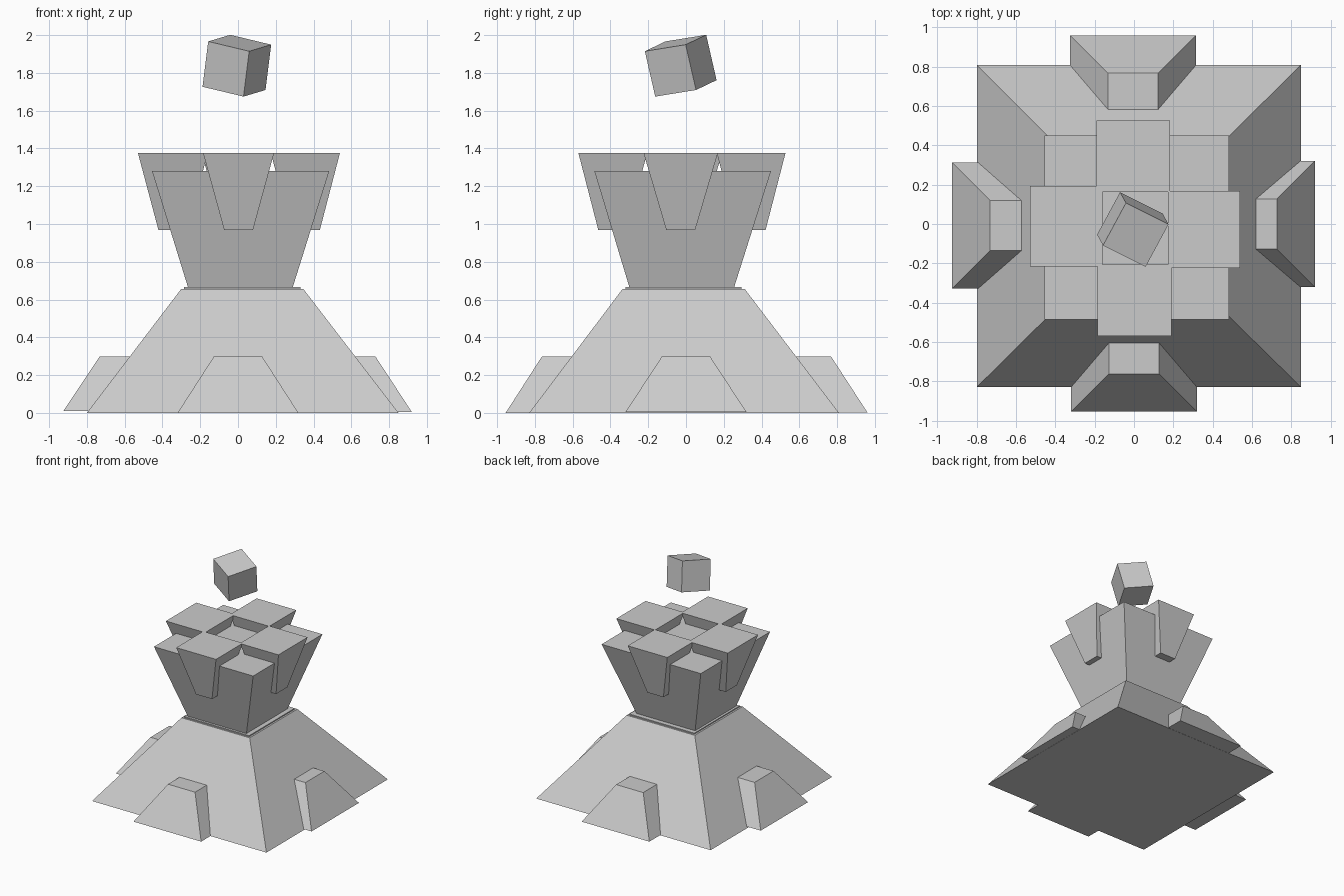
import bpy, bmesh
from mathutils import Matrix, Vector

if "Cube" in bpy.data.objects:
    bpy.data.objects.remove(bpy.data.objects["Cube"])


def frustum(name, low, z0, high, z1):
    """Tapered block; low and high are (x0, x1, y0, y1) rectangles."""
    bm = bmesh.new()
    rings = []
    for (x0, x1, y0, y1), z in ((low, z0), (high, z1)):
        rings.append([bm.verts.new((x, y, z)) for x, y in
                      ((x0, y0), (x1, y0), (x1, y1), (x0, y1))])
    a, b = rings
    bm.faces.new(a[::-1])
    bm.faces.new(b)
    for i in range(4):
        j = (i + 1) % 4
        bm.faces.new((a[i], a[j], b[j], b[i]))
    me = bpy.data.meshes.new(name)
    bm.to_mesh(me)
    bm.free()
    ob = bpy.data.objects.new(name, me)
    bpy.context.collection.objects.link(ob)
    return ob


def square(cx, cy, h):
    return (cx - h, cx + h, cy - h, cy + h)


# Sloping base with a thin lip on top
frustum("base", (-0.80, 0.85, -0.83, 0.81), 0.0, (-0.30, 0.345, -0.335, 0.31), 0.657)
frustum("base_lip", (-0.285, 0.33, -0.32, 0.295), 0.65, (-0.285, 0.33, -0.32, 0.295), 0.666)

# Flared upper body
frustum("upper_body", (-0.265, 0.29, -0.30, 0.255), 0.666, (-0.455, 0.483, -0.485, 0.45), 1.28)

# Four buttresses around the base: centre and ground height
for side, cx, cy, z in (("front", 0.0, -0.635, 0.0), ("back", -0.005, 0.64, 0.003),
                        ("left", -0.605, -0.008, 0.01), ("right", 0.60, 0.0, 0.005)):
    frustum(side + "_buttress", square(cx, cy, 0.32), z, square(cx, cy, 0.128), 0.298)

# Four inverted blocks around the crown
for side, cx, cy, hx, hy in (("front", 0.003, -0.388, 0.188, 0.182),
                             ("back", -0.005, 0.345, 0.187, 0.182),
                             ("left", -0.345, -0.012, 0.185, 0.205),
                             ("right", 0.357, -0.028, 0.183, 0.197)):
    frustum(side + "_crown_block", square(cx, cy, 0.076), 0.967,
            (cx - hx, cx + hx, cy - hy, cy + hy), 1.377)

# Tilted cube floating above the crown
cube = frustum("floating_cube", square(0, 0, 0.124), -0.124, square(0, 0, 0.124), 0.124)
up = Vector((0.03, -0.055, 0.24)).normalized()
side = Vector((0.115, 0.215, 0.03))
side = (side - up * side.dot(up)).normalized()
rot = Matrix((side.cross(up), side, up)).transposed().to_4x4()
cube.matrix_world = Matrix.Translation((-0.006, -0.028, 1.838)) @ rot
